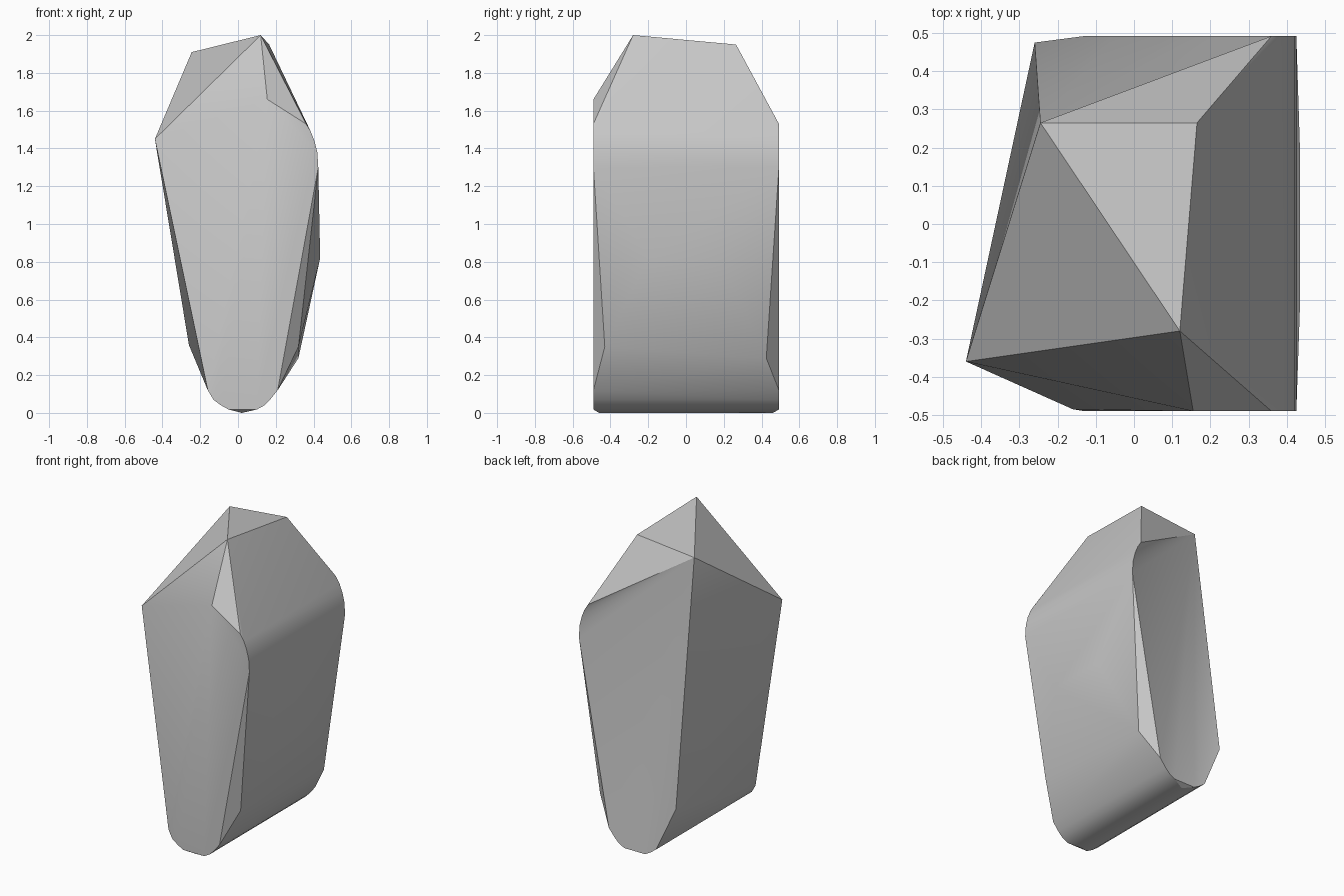
import bpy, bmesh, math

cube = bpy.data.objects.get("Cube")
if cube:
    bpy.data.objects.remove(cube, do_unlink=True)

stone = bpy.data.materials.new("stone grey")
stone.use_nodes = True
colour = (0.57, 0.57, 0.57, 1)
stone.diffuse_color = colour
stone.node_tree.nodes["Principled BSDF"].inputs["Base Color"].default_value = colour

# chipped crown and left flank corners
crown_back = (-0.245, 0.265, 1.91)
corners = [crown_back, (0.12, -0.28, 2.0), (0.165, 0.265, 1.95),
           (-0.44, -0.36, 1.45), (0.155, -0.49, 1.66),
           (-0.26, 0.475, 0.36), (-0.16, -0.485, 0.12)]
# chamfered lower corners and the shallow ridge of the right flank
corners += [(0.32, -0.43, 0.35), (0.32, 0.425, 0.29),
            (0.435, -0.2, 0.82), (0.435, 0.18, 0.82)]
# rounded shoulder and rounded foot, run from front to back
shoulder = [(0.36, 1.53), (0.385, 1.49), (0.405, 1.44), (0.42, 1.38), (0.425, 1.3)]
foot = [(-0.13, 0.07), (-0.09, 0.04), (-0.05, 0.018),
        (0.1, 0.018), (0.14, 0.04), (0.17, 0.07), (0.21, 0.12)]
for x, z in shoulder + foot:
    corners += [(x, y, z) for y in (-0.49, 0.492)]
corners += [(0.02, y, 0) for y in (-0.46, 0.46)]

# wrap the corners into one faceted rock
bm = bmesh.new()
verts = [bm.verts.new(c) for c in corners]
apex = verts[0]
bmesh.ops.convex_hull(bm, input=verts)

# hollow the back slightly: fan its rim to the rear crown corner
back = {v for v in verts if v.is_valid and v.co.y > 0.47} | {apex}
panel = [f for f in bm.faces if all(v in back for v in f.verts)]
rim = [[v.co.copy() for v in e.verts] for f in panel for e in f.edges
       if apex not in e.verts and sum(g in panel for g in e.link_faces) == 1]
bmesh.ops.delete(bm, geom=panel, context="FACES")
for ends in rim:
    bm.faces.new([apex] + [bm.verts.new(p) for p in ends])
bmesh.ops.remove_doubles(bm, verts=bm.verts[:], dist=0.0005)

loose = [v for v in bm.verts if not v.link_faces]
bmesh.ops.delete(bm, geom=loose, context="VERTS")
bmesh.ops.dissolve_limit(bm, angle_limit=math.radians(0.5),
                         verts=bm.verts[:], edges=bm.edges[:])
bmesh.ops.recalc_face_normals(bm, faces=bm.faces[:])
mesh = bpy.data.meshes.new("rock")
bm.to_mesh(mesh)
bm.free()
mesh.materials.append(stone)

rock = bpy.data.objects.new("rock", mesh)
bpy.context.collection.objects.link(rock)
bpy.context.view_layer.objects.active = rock
rock.select_set(True)
bpy.ops.object.shade_smooth_by_angle(angle=math.radians(30))
